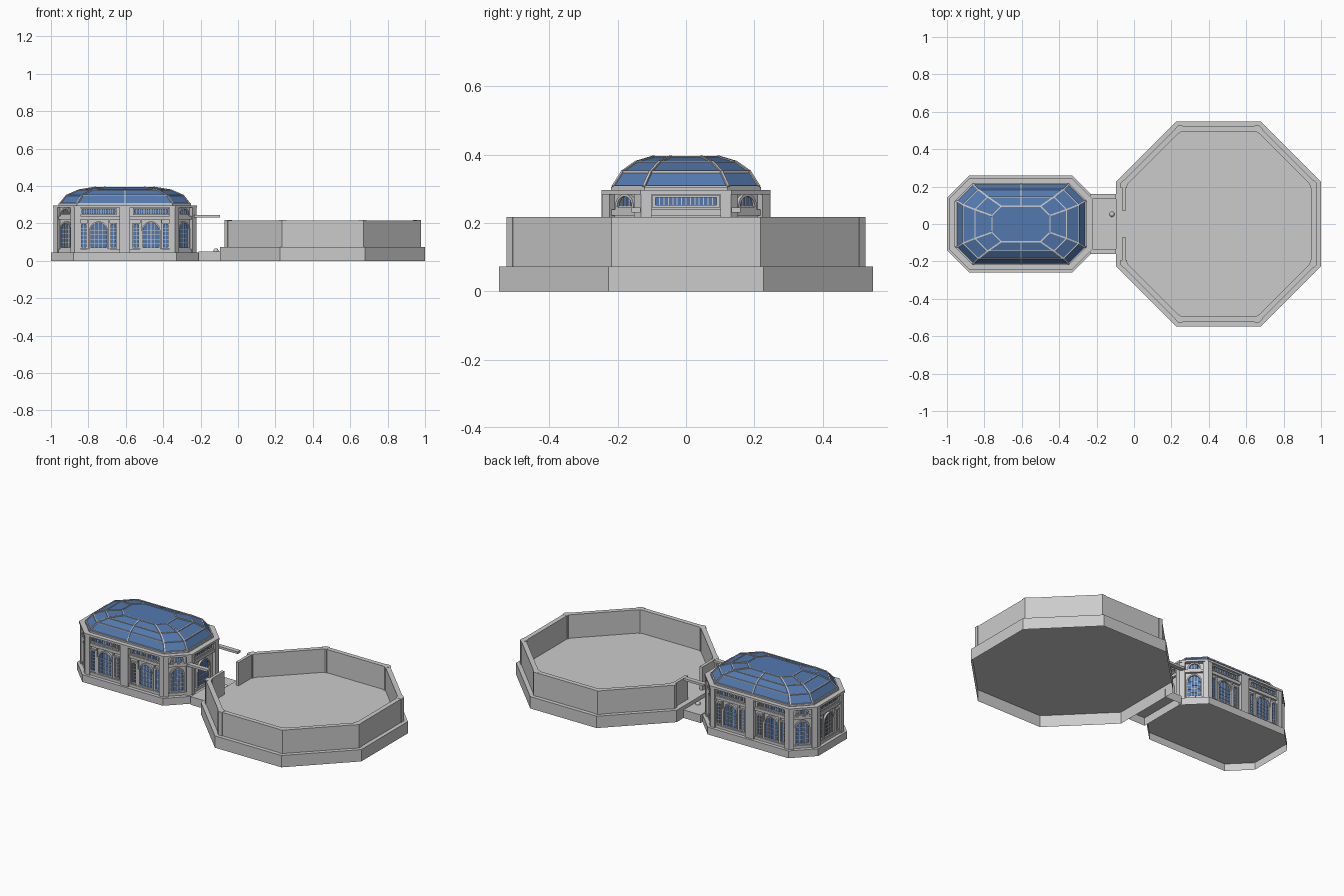
import bpy, bmesh, math
from mathutils import Vector, Matrix

if "Cube" in bpy.data.objects:
    bpy.data.objects.remove(bpy.data.objects["Cube"])

I = Matrix.Identity(4)
glass_mat = bpy.data.materials.new("blue_glass")
glass_mat.diffuse_color = (0.085, 0.19, 0.42, 1)
glass_mat.use_nodes = True
glass_mat.node_tree.nodes["Principled BSDF"].inputs["Base Color"].default_value = glass_mat.diffuse_color


def finish(name, bm, mat=None):
    bmesh.ops.recalc_face_normals(bm, faces=bm.faces)
    me = bpy.data.meshes.new(name)
    bm.to_mesh(me)
    bm.free()
    ob = bpy.data.objects.new(name, me)
    bpy.context.collection.objects.link(ob)
    if mat:
        me.materials.append(mat)


def prism(bm, pts, h0, h1, M=I, top=True):
    # extruded outline, open underneath where it sits on something
    lo = [bm.verts.new(M @ Vector((p[0], p[1], h0))) for p in pts]
    hi = [bm.verts.new(M @ Vector((p[0], p[1], h1))) for p in pts]
    n = len(pts)
    if top:
        bm.faces.new(hi)
    for i in range(n):
        j = (i + 1) % n
        bm.faces.new((lo[i], lo[j], hi[j], hi[i]))


def rect(u0, u1, v0, v1):
    return [(u0, v0), (u1, v0), (u1, v1), (u0, v1)]


def octagon(cx, hx, hy, c):
    q = [(hx, c - hy), (hx, hy - c), (hx - c, hy), (c - hx, hy),
         (-hx, hy - c), (-hx, c - hy), (c - hx, -hy), (hx - c, -hy)]
    return [Vector((cx + x, y)) for x, y in q]


def solid(name, pts, z0, z1, top=True):
    bm = bmesh.new()
    prism(bm, pts, z0, z1, I, top)
    finish(name, bm)


def band(name, out, inn, z0, z1):
    # moulding running round the house: underside, face and top
    bm = bmesh.new()
    prof = [(inn, z0), (out, z0), (out, z1), (inn, z1)]
    v = [[bm.verts.new((p.x, p.y, z)) for p in r] for r, z in prof]
    for a, b in zip(v, v[1:]):
        for i in range(8):
            j = (i + 1) % 8
            bm.faces.new((a[i], a[j], b[j], b[i]))
    finish(name, bm)


def corner_posts(name, pts, inner, arm, t, z0, z1):
    # bent posts hugging each octagon corner
    bm = bmesh.new()
    for i, o in enumerate(pts):
        dp, dn = (pts[i - 1] - o).normalized(), (pts[(i + 1) % 8] - o).normalized()
        np_, nn = Vector((-dp.y, dp.x)), Vector((dn.y, -dn.x))
        prism(bm, [o + arm * dp, o, o + arm * dn, o + arm * dn - t * nn,
                   inner[i], o + arm * dp - t * np_], z0, z1)
    finish(name, bm)


def side_matrix(pts, i):
    # local frame of one wall: u along, v up, w outward
    a, b = pts[i], pts[(i + 1) % 8]
    d, m = (b - a).normalized(), (a + b) / 2
    return Matrix(((d.x, 0, d.y, m.x), (d.y, 0, -d.x, m.y), (0, 1, 0, 0), (0, 0, 0, 1)))


def bar(bm, p, q, r):
    d = q - p
    rot = d.to_track_quat('Z', 'Y').to_matrix().to_4x4()
    M = Matrix.Translation((p + q) / 2) @ rot @ Matrix.Diagonal((r, r, d.length + r * .3, 1))
    bmesh.ops.create_cube(bm, size=1, matrix=M)


# --- conservatory body -------------------------------------------------
CX = -0.605
solid("house_base", octagon(CX, .395, .26, .12), 0, .045)
core = octagon(CX, .362, .225, .106)
solid("house_walls", core, .045, .295, top=False)
band("house_plinth", octagon(CX, .375, .238, .111), core, .045, .062)
band("house_architrave", octagon(CX, .375, .238, .111), core, .222, .24)
band("house_cornice", octagon(CX, .385, .247, .114), octagon(CX, .345, .213, .09), .284, .297)
band("dome_curb", octagon(CX, .354, .22, .098), octagon(CX, .345, .213, .09), .297, .306)
corner_posts("house_corner_pilasters", octagon(CX, .382, .245, .114), core, .03, .02, .045, .29)

trim, glass = bmesh.new(), bmesh.new()


def window(M, u, w, v0, v1, arched, cols, rows):
    def outline(r, b):
        if not arched:
            return rect(u - r, u + r, v0 - b, v1 + b)
        spring = v1 - w / 2
        return [(u - r, v0 - b), (u + r, v0 - b)] + [
            (u + r * math.cos(k * math.pi / 10), spring + r * math.sin(k * math.pi / 10))
            for k in range(11)]
    f = .008
    inn, out = outline(w / 2, 0), outline(w / 2 + f, f)
    prism(glass, inn, 0, .003, M)
    for k in range(len(inn)):
        j = (k + 1) % len(inn)
        prism(trim, [out[k], out[j], inn[j], inn[k]], 0, .012, M)
    for k in range(1, cols):
        x = w * (k / cols - .5)
        top = v1 if not arched else v1 - w / 2 + math.sqrt(w * w / 4 - x * x)
        prism(trim, rect(u + x - .0015, u + x + .0015, v0, top), 0, .006, M)
    for k in range(1, rows + 1 if arched else rows):
        y = v0 + ((v1 - w / 2 if arched else v1) - v0) * k / rows
        prism(trim, rect(u - w / 2, u + w / 2, y - .0015, y + .0015), 0, .006, M)


def bay(M, u, half):
    # wide arched light, two slim side lights and a frieze strip
    window(M, u, .084, .072, .203, True, 4, 4)
    for s in (-1, 1):
        window(M, u + s * .079, .024, .075, .195, False, 2, 6)
        prism(trim, rect(u + s * .056 - .004, u + s * .056 + .004, .06, .222), 0, .01, M)
    window(M, u, 2 * half, .252, .274, False, 14, 1)


for i in range(8):
    M = side_matrix(core, i)
    if i in (2, 6):      # long walls
        for s in (-1, 1):
            bay(M, s * .14, .088)
        prism(trim, rect(-.028, .028, .045, .29), 0, .022, M)
    elif i == 4:         # far end
        bay(M, 0, .09)
    elif i == 0:         # doorway end
        window(M, 0, .11, .053, .208, True, 2, 3)
        window(M, 0, .18, .252, .274, False, 14, 1)
    else:                # chamfered corners
        window(M, 0, .07, .072, .203, True, 4, 4)
        window(M, 0, .06, .247, .278, True, 4, 1)
finish("house_window_trim", trim)
finish("house_window_glass", glass, glass_mat)

# --- glazed dome --------------------------------------------------------
levels = [(.345, .213, .09, .306), (.31, .185, .082, .35),
          (.245, .145, .068, .378), (.155, .095, .05, .393)]
rings = [[Vector((p.x, p.y, z)) for p in octagon(CX, hx, hy, c)] for hx, hy, c, z in levels]
skin, ribs = bmesh.new(), bmesh.new()
vs = [[skin.verts.new(p) for p in r] for r in rings]
skin.faces.new(vs[-1])
for k in range(4):
    for i in range(8):
        j = (i + 1) % 8
        bar(ribs, rings[k][i], rings[k][j], .006)
        if k < 3:
            skin.faces.new((vs[k][i], vs[k][j], vs[k + 1][j], vs[k + 1][i]))
            bar(ribs, rings[k][i], rings[k + 1][i], .008)
            if i in (2, 6):
                bar(ribs, (rings[k][i] + rings[k][j]) / 2,
                    (rings[k + 1][i] + rings[k + 1][j]) / 2, .006)
finish("dome_glass", skin, glass_mat)
finish("dome_ribs", ribs)

# --- link between the two buildings -------------------------------------
solid("link_floor", rect(-.212, -.093, -.16, .16), 0, .05)
link = bmesh.new()
for s in (-1, 1):
    y0, y1 = sorted((s * .133, s * .16))
    bmesh.ops.create_cube(link, size=1, matrix=Matrix.Translation(
        (-.165, (y0 + y1) / 2, .238)) @ Matrix.Diagonal((.14, y1 - y0, .014, 1)))
finish("link_beams", link)
ball = bmesh.new()
bmesh.ops.create_uvsphere(ball, u_segments=16, v_segments=8, radius=.014,
                          matrix=Matrix.Translation((-.118, .052, .053)))
finish("link_ball", ball)

# --- large open octagonal court ------------------------------------------
PX, K = .4525, 2 - math.sqrt(2)


def court(a):
    return octagon(PX, a, a, a * K)


solid("court_platform", court(.5475), 0, .073)
outer, inner = court(.523), court(.495)
walls = bmesh.new()
for i in range(8):
    j = (i + 1) % 8
    if i == 4:           # entrance side, split by an opening
        x0, x1 = outer[4].x + .008, inner[4].x - .002
        for s in (-1, 1):
            y0, y1 = sorted((s * .07, s * .21))
            prism(walls, rect(x0, x1, y0, y1), .073, .217)
    else:
        prism(walls, [outer[i], outer[j], inner[j], inner[i]], .073, .217)
finish("court_walls", walls)
corner_posts("court_corner_posts", court(.526), court(.491), .025, .035, .073, .218)
